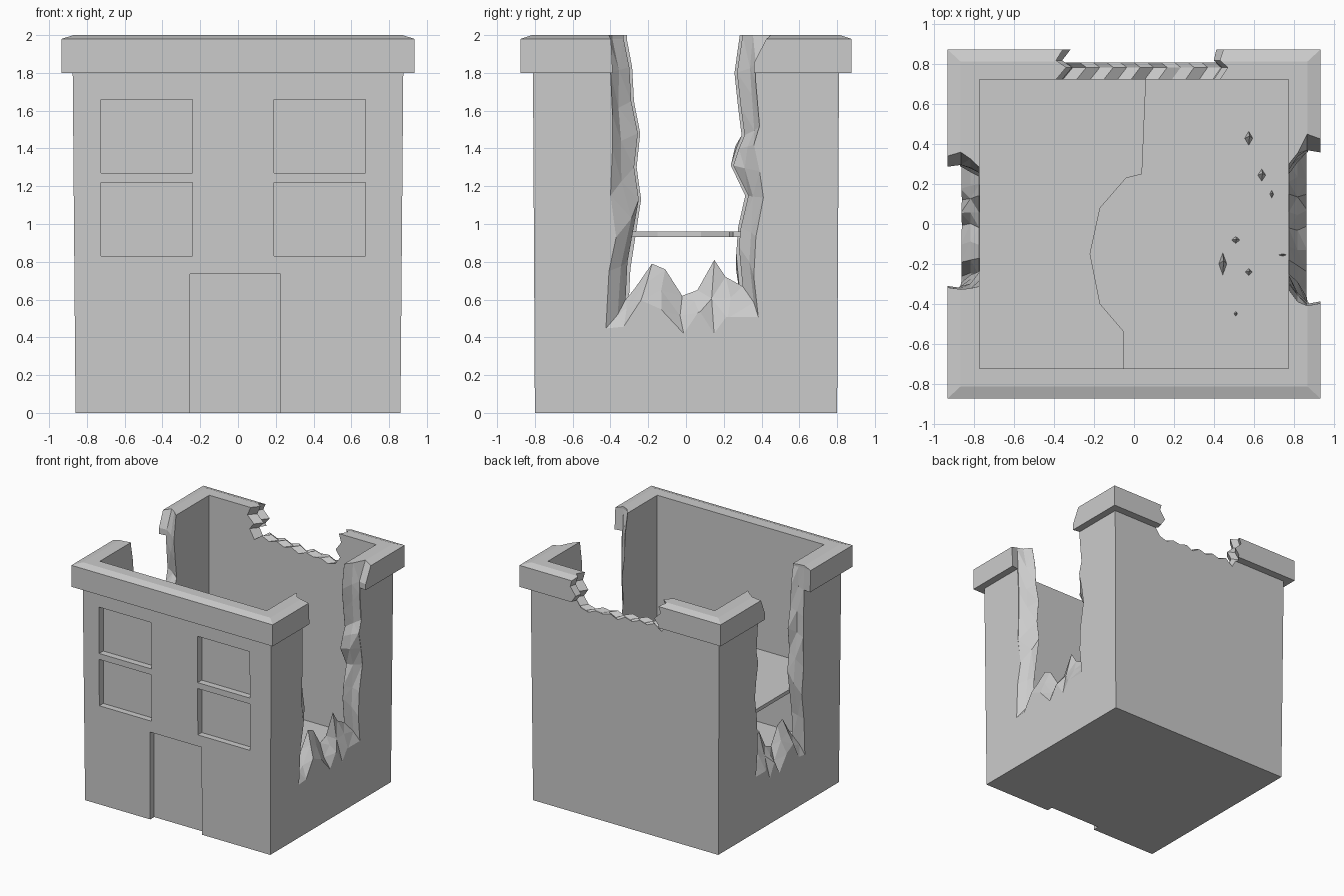
import bpy, bmesh, random
from mathutils import Vector

if "Cube" in bpy.data.objects:
    bpy.data.objects.remove(bpy.data.objects["Cube"])

random.seed(4)


def make_object(name, bm):
    bmesh.ops.recalc_face_normals(bm, faces=bm.faces)
    mesh = bpy.data.meshes.new(name)
    bm.to_mesh(mesh)
    bm.free()
    ob = bpy.data.objects.new(name, mesh)
    bpy.context.collection.objects.link(ob)
    return ob


def loft(name, rings, triangulate=False):
    """Skin equal-length closed rings and cap both ends."""
    bm = bmesh.new()
    vr = [[bm.verts.new(p) for p in r] for r in rings]
    n = len(vr[0])
    for a, b in zip(vr, vr[1:]):
        for i in range(n):
            j = (i + 1) % n
            bm.faces.new((a[i], a[j], b[j], b[i]))
    bm.faces.new(vr[0])
    bm.faces.new(vr[-1])
    if triangulate:
        bmesh.ops.recalc_face_normals(bm, faces=bm.faces)
        bmesh.ops.triangulate(bm, faces=bm.faces)
    return make_object(name, bm)


def rect(hx, hy, z):
    return [(-hx, -hy, z), (hx, -hy, z), (hx, hy, z), (-hx, hy, z)]


def box(name, x0, x1, y0, y1, z0, z1):
    return loft(name, [[(x0, y0, z), (x1, y0, z), (x1, y1, z), (x0, y1, z)] for z in (z0, z1)])


def cut(target, cutter):
    m = target.modifiers.new("cut", 'BOOLEAN')
    m.operation = 'DIFFERENCE'
    m.solver = 'EXACT'
    m.object = cutter
    bpy.context.view_layer.objects.active = target
    bpy.ops.object.modifier_apply(modifier=m.name)
    bpy.data.objects.remove(cutter)


# Tapered walls, overhanging cornice and hollow interior
walls = loft("building_walls", [
    rect(.86, .80, 0), rect(.875, .81, 1.8), rect(.935, .875, 1.8), rect(.935, .875, 1.98),
    rect(.87, .815, 2.0), rect(.775, .725, 2.0), rect(.775, .725, .35)])

# Recessed windows and doorway
for x0 in (-.725, .19):
    for z0 in (.83, 1.27):
        cut(walls, box("window_cutter", x0, x0 + .485, -1, -.752, z0, z0 + .39))
cut(walls, box("door_cutter", -.255, .225, -1, -.748, -.1, .735))

# Ragged breaches in the side walls: outer and inner outlines (y, z)
outer = [(-.40, 2.2), (-.41, 1.98), (-.40, 1.8), (-.39, 1.58), (-.39, 1.4), (-.40, 1.15), (-.37, .93),
         (-.41, .75), (-.43, .44), (-.33, .45), (-.24, .59), (-.13, .54), (-.01, .41), (.07, .53),
         (.15, .40), (.22, .50), (.385, .50), (.36, .72), (.37, .93), (.41, 1.14), (.39, 1.28),
         (.36, 1.42), (.39, 1.52), (.37, 1.75), (.37, 1.85), (.45, 2.0), (.45, 2.2)]
inner = [(-.33, 2.2), (-.33, 1.98), (-.30, 1.83), (-.29, 1.65), (-.255, 1.48), (-.275, 1.3), (-.25, 1.13),
         (-.31, .8), (-.32, .60), (-.27, .66), (-.18, .79), (-.11, .76), (-.02, .62), (.06, .65),
         (.15, .81), (.21, .72), (.30, .67), (.28, .88), (.29, .98), (.33, 1.15), (.25, 1.31),
         (.28, 1.40), (.31, 1.47), (.29, 1.62), (.27, 1.80), (.30, 2.0), (.30, 2.2)]


def breach(side, scale_out, scale_in, drop):
    def ring(x, pts, s):
        return [(side * x, y * s, z - (drop if z < .9 else 0)) for y, z in pts]
    mid = [((a[0] + b[0]) / 2 + random.uniform(-.025, .025), (a[1] + b[1]) / 2)
           for a, b in zip(outer, inner)]
    return loft("breach_cutter", [
        ring(.70, inner, scale_in), ring(.776, inner, scale_in),
        ring(.82, mid, (scale_out + scale_in) / 2),
        ring(.868, outer, scale_out), ring(.98, outer, scale_out * .95)], True)


cut(walls, breach(1, 1, 1, 0))
cut(walls, breach(-1, .8, .95, .04))

# Broken gap in the rear cornice
heights = [1.74, 1.79, 1.76, 1.78, 1.75, 1.77, 1.73, 1.76, 1.74, 1.75, 1.72, 1.74]
rings = []
for y, xl, xr in ((.68, -.39, .43), (.725, -.39, .43), (.785, -.34, .47), (.82, -.39, .43), (.95, -.29, .46)):
    r = [(xl, y, 2.2), (xl, y, 2.0), (xl - .03, y, 1.93), (xl + .03, y, 1.87), (xl - .01, y, 1.82)]
    n = len(heights)
    r += [(xl + (xr - xl) * (i + .5) / n, y, h) for i, h in enumerate(heights)]
    r += [(xr + .01, y, 1.80), (xr - .03, y, 1.86), (xr + .02, y, 1.93), (xr, y, 2.0), (xr, y, 2.2)]
    rings.append(r)
cut(walls, loft("rear_gap_cutter", rings, True))

# Surviving part of the upper floor
edge = [(.06, .725), (.04, .25), (-.04, .23), (-.17, .08), (-.22, -.15), (-.17, -.4), (-.05, -.54), (-.05, -.725)]
plan = [(-.775, .725)] + edge + [(-.775, -.725)]
loft("upper_floor", [[(x, y, z) for x, y in plan] for z in (.93, .96)])

# Rubble shards on the ground floor
shards = [(.575, .43, .02, .035), (.64, .245, .02, .03), (.69, .15, .01, .02), (.51, -.08, .02, .018),
          (.445, -.20, .02, .055), (.575, -.24, .018, .018), (.51, -.45, .009, .012), (.745, -.155, .02, .006)]
for x, y, hx, hy in shards:
    bm = bmesh.new()
    base = [(x - hx, y, .35), (x, y - hy, .35), (x + hx, y, .35), (x, y + hy, .35)]
    vs = [bm.verts.new(p) for p in base]
    top = bm.verts.new((x + hx * .2, y + hy * .3, .35 + 1.8 * max(hx, hy)))
    bm.faces.new(vs)
    for i in range(4):
        bm.faces.new((vs[i], vs[(i + 1) % 4], top))
    make_object("rubble_shard", bm)
